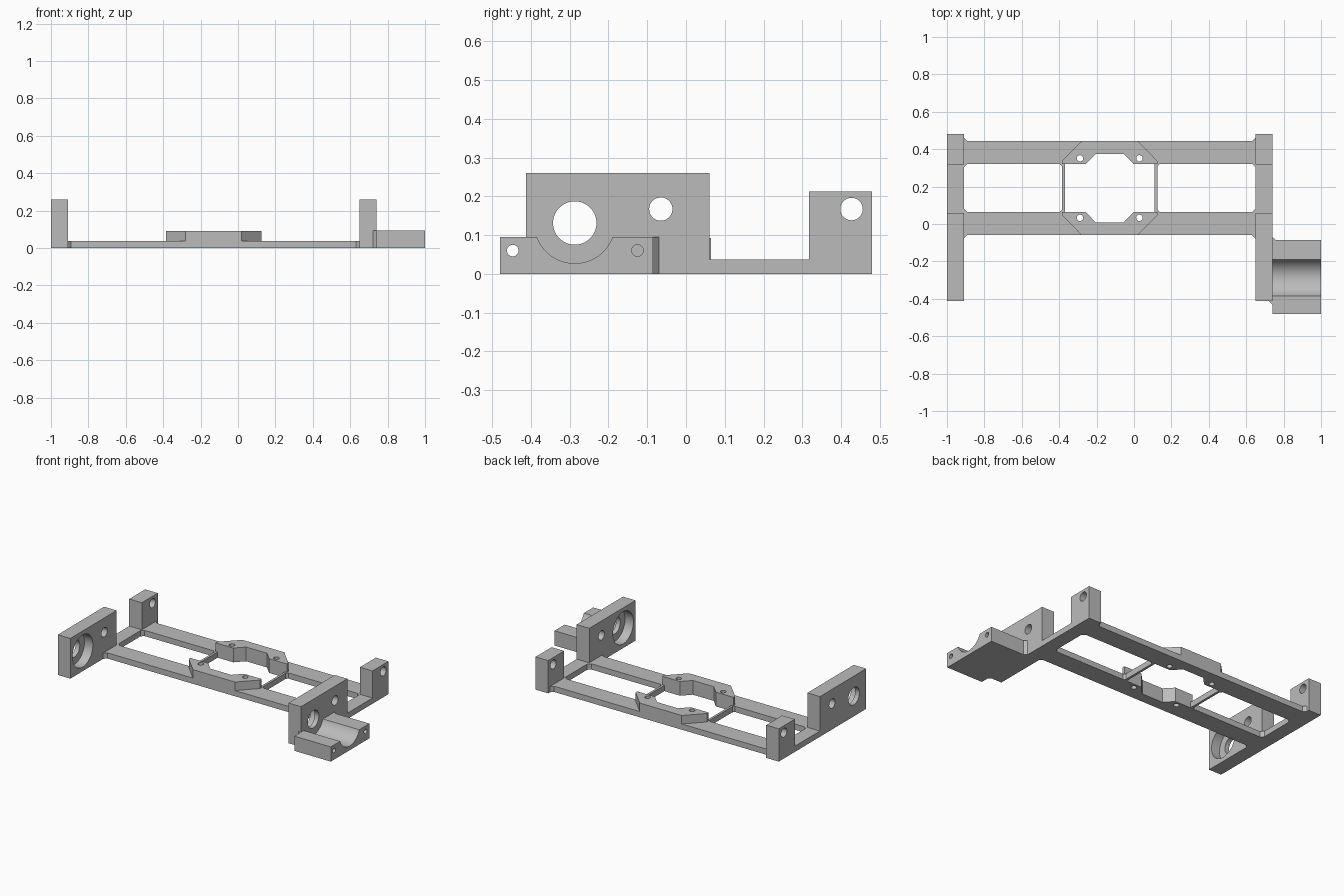
import bpy, bmesh, math
from mathutils import Vector

if "Cube" in bpy.data.objects:
    bpy.data.objects.remove(bpy.data.objects["Cube"], do_unlink=True)

grey = bpy.data.materials.new("plain grey")
grey.use_nodes = True
COLOUR = (0.5, 0.5, 0.5, 1)
grey.diffuse_color = COLOUR
grey.node_tree.nodes["Principled BSDF"].inputs["Base Color"].default_value = COLOUR


def prism(name, outline, axis, low, high):
    """Extrude an outline along z (outline in x, y) or along x (outline in y, z)."""
    bm = bmesh.new()
    place = (lambda u, v: (u, v, low)) if axis == "z" else (lambda u, v: (low, u, v))
    base = bm.faces.new([bm.verts.new(place(u, v)) for u, v in outline])
    top = bmesh.ops.extrude_face_region(bm, geom=[base])["geom"]
    step = Vector((0, 0, high - low)) if axis == "z" else Vector((high - low, 0, 0))
    bmesh.ops.translate(bm, vec=step, verts=[g for g in top if isinstance(g, bmesh.types.BMVert)])
    bmesh.ops.recalc_face_normals(bm, faces=bm.faces)
    mesh = bpy.data.meshes.new(name)
    bm.to_mesh(mesh)
    bm.free()
    mesh.materials.append(grey)
    obj = bpy.data.objects.new(name, mesh)
    bpy.context.collection.objects.link(obj)
    return obj


def arc(u, v, radius, start, end, count):
    angles = [start + (end - start) * i / count for i in range(count + 1)]
    return [(u + radius * math.cos(a), v + radius * math.sin(a)) for a in angles]


def drill(obj, axis, holes):
    """Cut round holes given as (u, v, radius, low, high)."""
    bpy.context.view_layer.objects.active = obj
    for u, v, radius, low, high in holes:
        circle = arc(u, v, radius, 0, math.tau, 48)[:-1]
        cutter = prism("hole_cutter", circle, axis, low, high)
        cutter.hide_render = True
        mod = obj.modifiers.new("hole", "BOOLEAN")
        mod.operation, mod.solver, mod.object = "DIFFERENCE", "EXACT", cutter
        bpy.ops.object.modifier_apply(modifier=mod.name)
        bpy.data.objects.remove(cutter, do_unlink=True)


def smooth(obj):
    bpy.ops.object.select_all(action="DESELECT")
    obj.select_set(True)
    bpy.context.view_layer.objects.active = obj
    bpy.ops.object.shade_smooth_by_angle(angle=math.radians(30))


# Centre of the rail frame, and floor thickness
CX, CY, FLOOR = -0.13, 0.192, 0.037
INNER, OUTER = 0.128, 0.252
AXLE_Y, AXLE_Z, BORE = -0.287, 0.131, 0.104

# End plates with stepped bearing bores opening inwards
side = [(-0.413, 0), (0.48, 0), (0.48, 0.212), (0.317, 0.212),
        (0.317, FLOOR), (0.06, FLOOR), (0.06, 0.26), (-0.413, 0.26)]
for name, low, high, bore in (("right_end_plate", -1, -0.91, (-0.97, -0.8)),
                              ("left_end_plate", 0.65, 0.74, (0.5, 0.71))):
    plate = prism(name, side, "x", low, high)
    through = (low - 0.1, high + 0.1)
    drill(plate, "x", [(AXLE_Y, AXLE_Z, BORE, *bore),
                       (AXLE_Y, AXLE_Z, 0.056, *through),
                       (-0.065, 0.167, 0.03, *through),
                       (0.427, 0.167, 0.029, *through)])
    smooth(plate)

# Rails with flared ends, and the raised mounts on them
rail_half = [(0.075, 0.183), (0.128, INNER), (0.762, INNER), (0.78, 0.11),
             (0.78, 0.27), (0.762, OUTER)]
mount_half = [(0.075, 0.183), (0.128, INNER), (0.255, INNER), (0.255, 0.145), (0.15, OUTER)]
for end, sign in (("front", -1), ("rear", 1)):
    for part, half, low, high in (("rail", rail_half, 0, FLOOR),
                                  ("raised_mount", mount_half, FLOOR, 0.092)):
        full = half + [(-u, v) for u, v in reversed(half)]
        obj = prism(f"{end}_{part}", [(CX + u, CY + sign * v) for u, v in full], "z", low, high)
        drill(obj, "z", [(CX + k * 0.159, CY + sign * 0.159, 0.017, -0.1, 0.2) for k in (-1, 1)])
        smooth(obj)

# Thin cross bars between the rails
bar_half = [(0.24, INNER), (0.267, INNER), (0.255, 0.116)]
bar = bar_half + [(u, -v) for u, v in reversed(bar_half)]
for name, sign in (("right_cross_bar", -1), ("left_cross_bar", 1)):
    prism(name, [(CX + sign * u, CY + v) for u, v in bar], "z", 0, FLOOR)

# Cradle with a round saddle
half_angle = math.acos((AXLE_Z - 0.095) / BORE)
down = -math.pi / 2
saddle = arc(AXLE_Y, AXLE_Z, BORE, down + half_angle, down - half_angle, 32)
cradle = prism("cradle", [(-0.48, 0), (-0.085, 0), (-0.085, 0.095)] + saddle + [(-0.48, 0.095)],
               "x", 0.74, 1)
drill(cradle, "x", [(y, 0.06, 0.015, 0.7, 1.1) for y in (-0.447, -0.125)])
smooth(cradle)

# Small corner braces joining the cradle to its plate
prism("rear_brace", [(0.74, -0.085), (0.757, -0.085), (0.74, -0.07)], "z", 0, 0.095)
prism("front_brace", [(0.74, -0.413), (0.722, -0.413), (0.74, -0.431)], "z", 0, 0.095)
